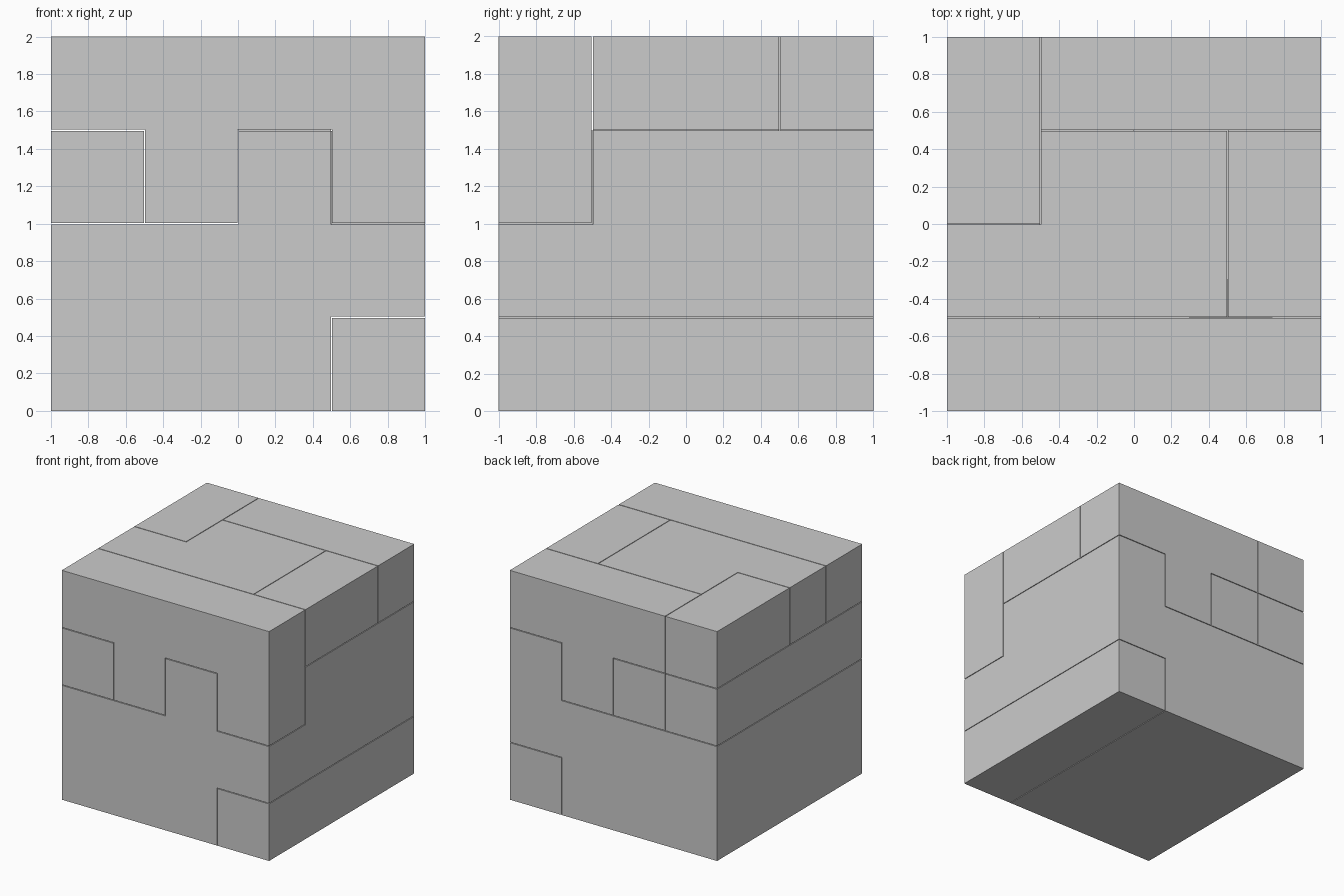
import bpy, bmesh
from mathutils import Vector

if "Cube" in bpy.data.objects:
    bpy.data.objects.remove(bpy.data.objects["Cube"])

CELL, GAP = 0.5, 0.003

# Cell map of the 4x4x4 interlocking cube: layers bottom to top,
# rows front to back, letters left to right
LAYERS = [
    ["BBBR"] * 4,
    ["BBBB"] * 4,
    ["ETBT", "EDGB", "EDGB", "EDCB"],
    ["TTTT", "GGGH", "KGGH", "KCCC"],
]
NAMES = {
    "B": "base_block", "R": "lower_right_bar", "E": "left_bar",
    "T": "front_top_piece", "D": "inner_bar", "G": "centre_piece",
    "H": "right_top_bar", "K": "corner_bar", "C": "back_top_piece",
}


def cell(x, y, z):
    if min(x, y, z) < 0 or max(x, y, z) > 3:
        return None
    return LAYERS[z][y][x]


def build_piece(key, name):
    bm = bmesh.new()
    for z in range(4):
        for y in range(4):
            for x in range(4):
                if cell(x, y, z) != key:
                    continue
                # Keep only cell faces that border another piece or the outside
                for axis in range(3):
                    for side in (-1, 1):
                        n = [0, 0, 0]
                        n[axis] = side
                        if cell(x + n[0], y + n[1], z + n[2]) == key:
                            continue
                        verts = []
                        for a, b in ((0, 0), (1, 0), (1, 1), (0, 1)):
                            p = [x, y, z]
                            p[axis] += (side + 1) // 2
                            p[(axis + 1) % 3] += a
                            p[(axis + 2) % 3] += b
                            verts.append(bm.verts.new(p))
                        bm.faces.new(verts if side > 0 else verts[::-1])
    bmesh.ops.remove_doubles(bm, verts=bm.verts, dist=0.01)
    bm.normal_update()

    # Draw joint faces back a little to leave hairline seams
    moves = []
    for v in bm.verts:
        total = sum((f.normal for f in v.link_faces), Vector())
        d = Vector()
        for i in range(3):
            if 0.01 < v.co[i] < 3.99 and abs(total[i]) > 0.1:
                d[i] = -GAP if total[i] > 0 else GAP
        moves.append((v, d))
    for v, d in moves:
        v.co = v.co * CELL + Vector((-1, -1, 0)) + d

    mesh = bpy.data.meshes.new(name)
    bm.to_mesh(mesh)
    bm.free()
    bpy.context.collection.objects.link(bpy.data.objects.new(name, mesh))


for key, name in NAMES.items():
    build_piece(key, name)
